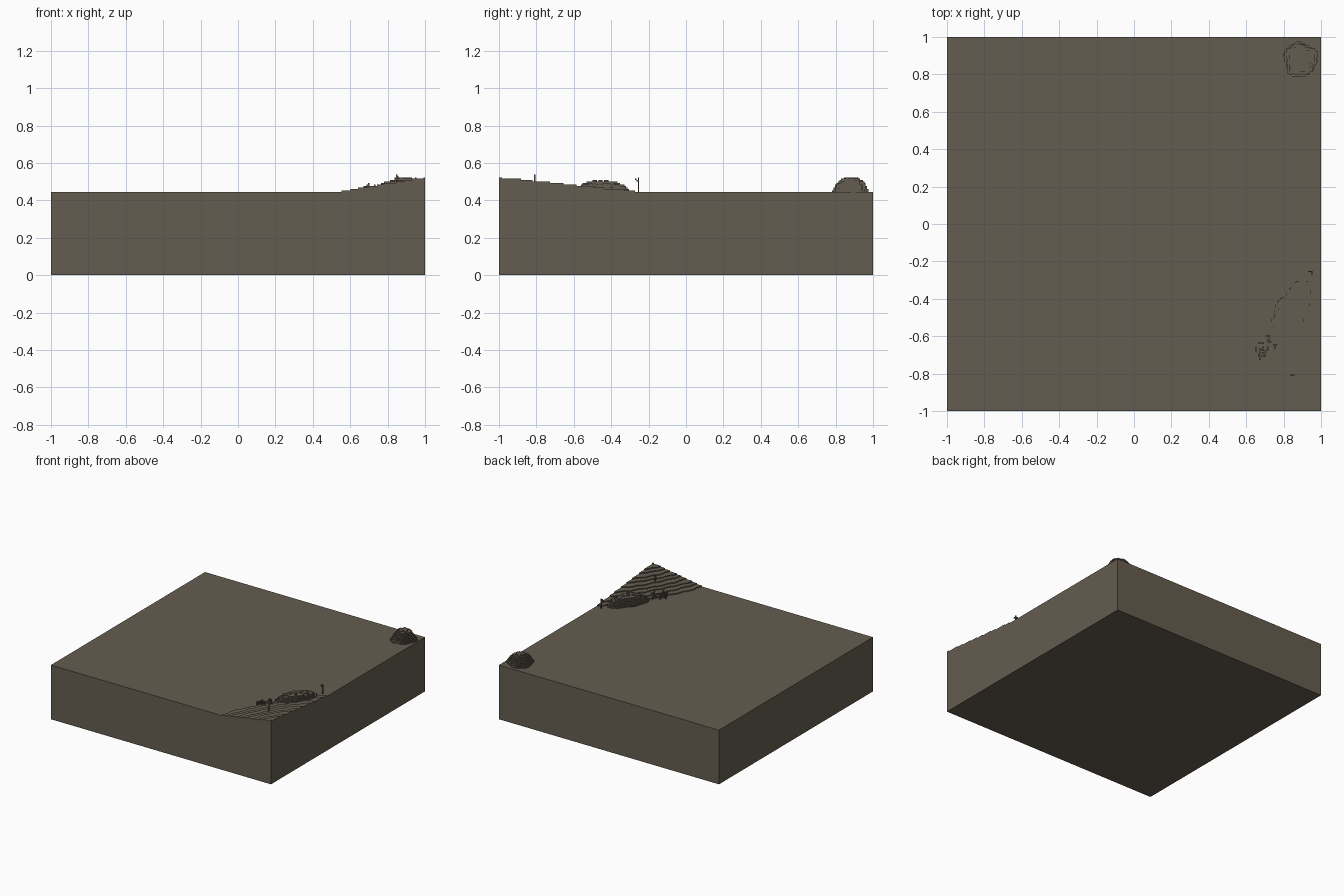
import bpy, bmesh, math, random

if "Cube" in bpy.data.objects:
    bpy.data.objects.remove(bpy.data.objects["Cube"])

random.seed(4)
V = 2 / 256          # size of one cube of the terrain grid
BASE = 57            # block height in cubes

earth = bpy.data.materials.new("brown_earth")
earth.diffuse_color = (0.130, 0.107, 0.080, 1)
earth.use_nodes = True
earth.node_tree.nodes["Principled BSDF"].inputs["Base Color"].default_value = earth.diffuse_color

DIRS = {
    (1, 0, 0): [(1, 0, 0), (1, 1, 0), (1, 1, 1), (1, 0, 1)],
    (-1, 0, 0): [(0, 0, 0), (0, 0, 1), (0, 1, 1), (0, 1, 0)],
    (0, 1, 0): [(0, 1, 0), (0, 1, 1), (1, 1, 1), (1, 1, 0)],
    (0, -1, 0): [(0, 0, 0), (1, 0, 0), (1, 0, 1), (0, 0, 1)],
    (0, 0, 1): [(0, 0, 1), (1, 0, 1), (1, 1, 1), (0, 1, 1)],
    (0, 0, -1): [(0, 0, 0), (0, 1, 0), (1, 1, 0), (1, 0, 0)],
}


def cube_object(name, cells, solid=frozenset()):
    """Skin a set of grid cubes, leaving out faces against other cubes."""
    bm = bmesh.new()
    cache = {}
    for c in sorted(cells):
        for d, quad in DIRS.items():
            n = tuple(a + b for a, b in zip(c, d))
            if n in cells or n in solid or n[2] < BASE:
                continue
            vs = []
            for q in quad:
                p = tuple(a + b for a, b in zip(c, q))
                if p not in cache:
                    cache[p] = bm.verts.new((p[0] * V - 1, p[1] * V - 1, p[2] * V))
                vs.append(cache[p])
            bm.faces.new(vs)
    me = bpy.data.meshes.new(name)
    bm.to_mesh(me)
    bm.free()
    me.materials.append(earth)
    ob = bpy.data.objects.new(name, me)
    bpy.context.collection.objects.link(ob)
    return ob


def grid(x, y):
    return int((x + 1) / V), int((y + 1) / V)


def hill_levels(i, j):
    u = (1 - ((i + .5) * V - 1)) / 0.45
    v = (j + .5) * V / 0.74
    d = (u ** 1.2 + v ** 1.2) ** (1 / 1.2)
    d += 0.02 * math.sin(i * .35) * math.sin(j * .27 + 1)
    return max(0, math.ceil(9.4 * (1 - d)))


# ground block
bpy.ops.mesh.primitive_cube_add(size=1, location=(0, 0, BASE * V / 2))
block = bpy.context.object
block.name = "ground_block"
block.scale = (2, 2, BASE * V)
block.data.materials.append(earth)

# terraced hill in the front right corner
hill = {(i, j, BASE + k) for i in range(190, 256) for j in range(0, 100)
        for k in range(hill_levels(i, j))}
cube_object("terraced_hill", hill)


def rock(name, cx, cy, rx, ry, top, turn, power):
    """Lumpy dome of cubes."""
    cells = set()
    for i in range(180, 256):
        for j in range(256):
            x, y = (i + .5) * V - 1 - cx, (j + .5) * V - 1 - cy
            a = x * math.cos(turn) + y * math.sin(turn)
            b = y * math.cos(turn) - x * math.sin(turn)
            ang = math.atan2(b, a)
            lump = 1 + .05 * math.sin(3 * ang + 1) + .05 * math.sin(5 * ang)
            r = math.hypot(a / rx, b / ry) / lump
            if r < 1:
                h = top * (1 - r ** power) + .6 + .5 * math.sin(i * .9) * math.sin(j * .8)
                cells |= {(i, j, BASE + k) for k in range(max(1, round(h)))}
    return cells


cube_object("back_boulder", rock("b", .89, .88, .093, .096, 9.3, 0, 3))
cube_object("hill_boulder", rock("h", .85, -.46, .165, .092, 6.8, 1.05, 3) - hill, hill)

# scrub: thin stems with little side leaves
scrub = set()
for n in range(15):
    i, j = grid(random.uniform(.65, .77), random.uniform(-.72, -.58))
    z = BASE + hill_levels(i, j)
    tall = random.randint(2, 4)
    scrub |= {(i, j, z + k) for k in range(tall)}
    for di, dj in random.sample([(1, 0), (-1, 0), (0, 1), (0, -1)], 2):
        scrub.add((i + di, j + dj, z + tall - 1))
        if random.random() < .4:
            scrub.add((i + 2 * di, j + 2 * dj, z + tall))
cube_object("scrub", scrub - hill, hill)


def sapling(name, x, y, tall, twigs):
    i, j = grid(x, y)
    z = BASE + hill_levels(i, j)
    cells = {(i, j, z + k) for k in range(tall)}
    cells |= {(i + a, j + b, z + c) for a, b, c in twigs}
    cube_object(name, cells - hill, hill)


# two bare saplings
sapling("sapling_near", .85, -.81, 7, [(-1, 0, 4), (1, 0, 5)])
sapling("sapling_far", .95, -.257, 10, [(-1, 0, 7), (-2, 0, 8), (0, -1, 7), (0, -2, 8)])
